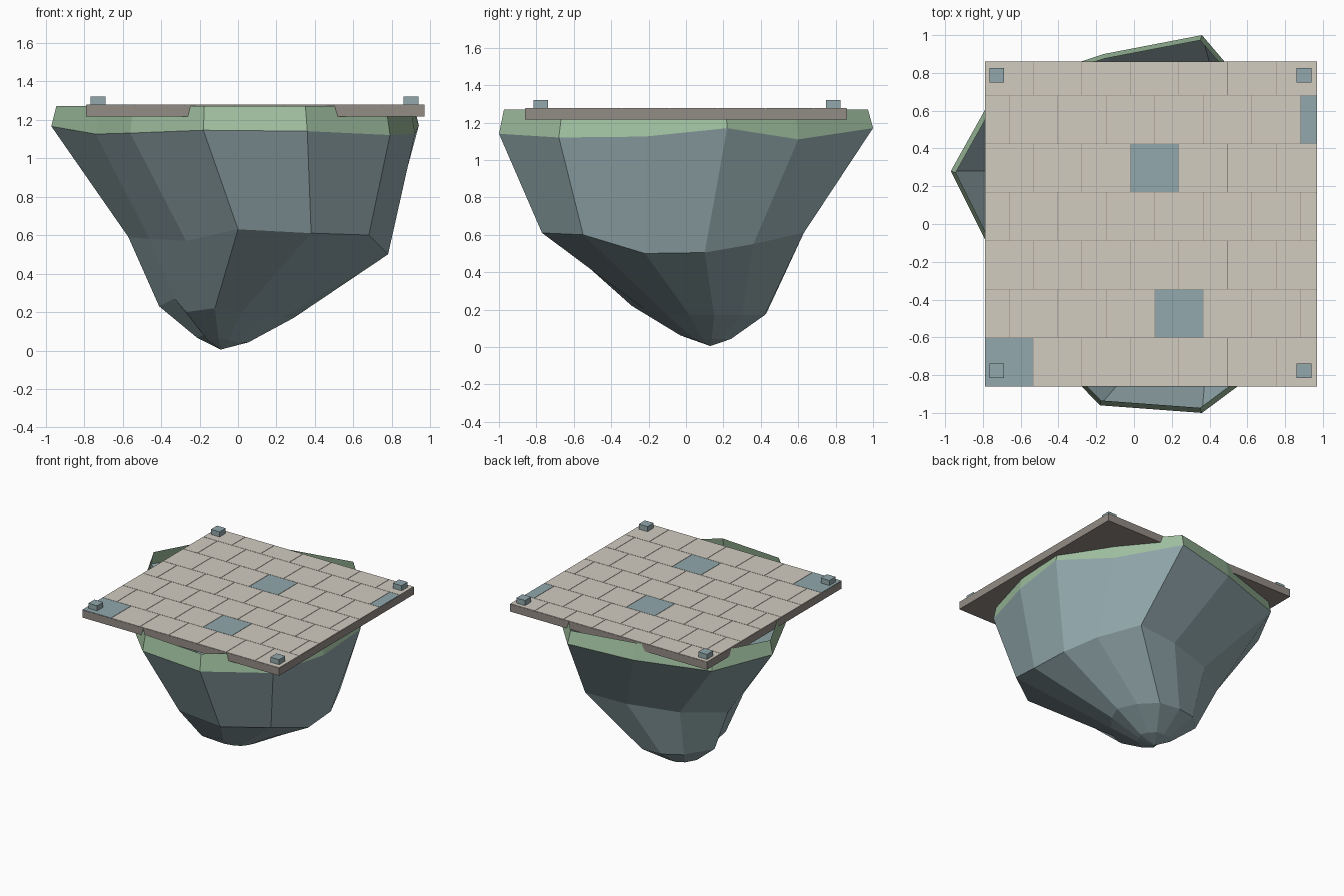
import bpy
import bmesh
from mathutils import Vector

default_cube = bpy.data.objects.get("Cube")
if default_cube:
    bpy.data.objects.remove(default_cube, do_unlink=True)


def to_linear(value):
    value /= 255
    return value / 12.92 if value <= 0.04045 else ((value + 0.055) / 1.055) ** 2.4


def make_material(name, red, green, blue):
    material = bpy.data.materials.new(name)
    material.use_nodes = True
    colour = (to_linear(red), to_linear(green), to_linear(blue), 1)
    material.diffuse_color = colour
    shader = next(n for n in material.node_tree.nodes if n.type == "BSDF_PRINCIPLED")
    shader.inputs["Base Color"].default_value = colour
    return material


blue_stone = make_material("blue grey stone", 146, 168, 172)
grass = make_material("soft green grass", 160, 192, 160)
beige_stone = make_material("beige paving", 210, 204, 192)
brown_stone = make_material("brown grey slab", 148, 140, 134)


def finish_object(name, bm, materials):
    mesh = bpy.data.meshes.new(name)
    bm.to_mesh(mesh)
    bm.free()
    for material in materials:
        mesh.materials.append(material)
    thing = bpy.data.objects.new(name, mesh)
    bpy.context.collection.objects.link(thing)
    return thing


def add_box(bm, low, high, material_index=0):
    low, high = Vector(low), Vector(high)
    corners = bmesh.ops.create_cube(bm, size=1)["verts"]
    size, middle = high - low, (low + high) / 2
    for vert in corners:
        vert.co = Vector(a * b for a, b in zip(vert.co, size)) + middle
    for face in {f for v in corners for f in v.link_faces}:
        face.material_index = material_index


# Rock cross-sections, each running anticlockwise from the left side
rim = [(.94, .22, 1.17), (.70, .60, 1.11), (.36, 1, 1.17), (-.16, .90, 1.14),
       (-.73, .71, 1.13), (-.97, .28, 1.165), (-.74, -.18, 1.125), (-.56, -.57, 1.13),
       (-.18, -.96, 1.145), (.36, -1, 1.14), (.79, -.68, 1.12), (.92, -.22, 1.125)]
waist = [(.76, .10, .505), (.66, .36, .55), (.46, .63, .61), (.11, .60, .60),
         (-.28, .48, .59), (-.57, .28, .59), (-.46, -.08, .58), (-.27, -.46, .57),
         (0, -.75, .63), (.38, -.77, .61), (.68, -.55, .60), (.78, -.22, .5)]
foot = [(.29, .15, .17), (.22, .30, .17), (.10, .42, .17), (-.08, .43, .18),
        (-.25, .38, .2), (-.41, .22, .23), (-.33, .03, .27), (-.27, -.12, .2),
        (-.12, -.29, .22), (.02, -.22, .2), (.14, -.10, .17), (.23, .02, .17)]
tip = Vector((-.09, .13, .005))


def bridge(bm, upper, lower):
    count = len(upper)
    for i in range(count):
        j = (i + 1) % count
        bm.faces.new((upper[i], lower[i], lower[j], upper[j]))


# Floating rock, open at the top
bm = bmesh.new()
rings = [[bm.verts.new(p) for p in section] for section in (rim, waist, foot)]
toe = []
for point in foot:
    near_tip = tip.lerp(Vector(point), .38)
    near_tip.z -= .025
    toe.append(bm.verts.new(near_tip))
rings.append(toe)
for upper, lower in zip(rings, rings[1:]):
    bridge(bm, upper, lower)
tip_vert = bm.verts.new(tip)
for i, vert in enumerate(toe):
    bm.faces.new((vert, tip_vert, toe[(i + 1) % len(toe)]))
finish_object("rock_base", bm, [blue_stone])

# Grass band leaning in above the rock
bm = bmesh.new()
outer = [bm.verts.new(p) for p in rim]
inner = [bm.verts.new((x * .973, y * .973, 1.27)) for x, y, z in rim]
bridge(bm, inner, outer)
finish_object("grass_rim", bm, [grass])

# Slab
left, right, front, back = -.79, .97, -.86, .86
slab_top, paving_top = 1.275, 1.279
bm = bmesh.new()
add_box(bm, (left, front, 1.215), (right, back, slab_top))
finish_object("floor_slab", bm, [brown_stone])

# Staggered paving, with a few blue stones by row and column
pitch, gap = .257, .0015
blue_tiles = {(0, 0), (1, 4), (4, 3), (5, 7)}
bm = bmesh.new()
for row in range(7):
    y0 = front + row * pitch
    y1 = min(y0 + pitch, back)
    shift = pitch / 2 if row % 2 else 0
    for column in range(8):
        x0 = max(left + column * pitch - shift, left)
        x1 = min(left + (column + 1) * pitch - shift, right)
        if x1 - x0 < .01:
            continue
        add_box(bm, (x0 + gap, y0 + gap, slab_top - .002),
                (x1 - gap, y1 - gap, paving_top),
                1 if (row, column) in blue_tiles else 0)
finish_object("paving_tiles", bm, [beige_stone, blue_stone])

# Corner studs
for side, x in (("right", -.727), ("left", .9)):
    for end, y in (("front", -.777), ("back", .787)):
        bm = bmesh.new()
        add_box(bm, (x - .039, y - .039, slab_top), (x + .039, y + .039, 1.32))
        finish_object(f"{end}_{side}_corner_stud", bm, [blue_stone])
